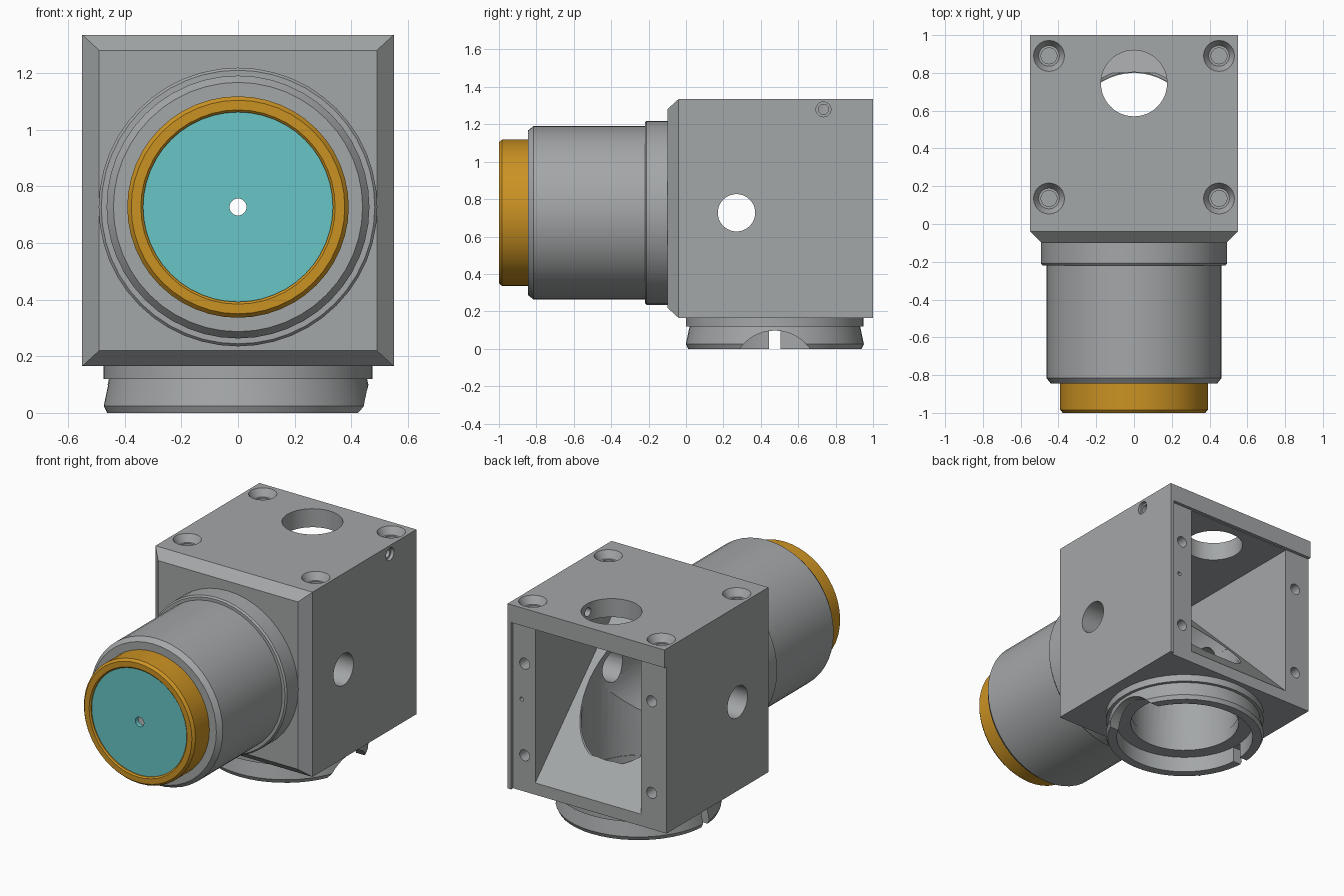
import bpy, bmesh, math
from mathutils import Vector

cube = bpy.data.objects.get("Cube")
if cube:
    bpy.data.objects.remove(cube, do_unlink=True)


def material(name, rgb):
    m = bpy.data.materials.new(name)
    m.use_nodes = True
    m.diffuse_color = (*rgb, 1)
    m.node_tree.nodes["Principled BSDF"].inputs["Base Color"].default_value = (*rgb, 1)
    return m


GREY = material("machined grey", (0.37, 0.385, 0.39))
ORANGE = material("amber ring", (0.60, 0.29, 0.017))
CYAN = material("cyan disc", (0.14, 0.56, 0.56))

X, Y, Z = (1, 0, 0), (0, 1, 0), (0, 0, 1)
CZ = 0.727      # height of the barrel axis
PY = 0.475      # depth of the lower port axis
BORE = 0.327


def finish(name, bm, mat):
    bmesh.ops.remove_doubles(bm, verts=bm.verts, dist=1e-5)
    bmesh.ops.recalc_face_normals(bm, faces=bm.faces)
    me = bpy.data.meshes.new(name)
    bm.to_mesh(me)
    bm.free()
    me.materials.append(mat)
    ob = bpy.data.objects.new(name, me)
    bpy.context.collection.objects.link(ob)
    return ob


def lathe(name, profile, axis, centre, mat=GREY, n=48):
    """Spin a closed (radius, distance) profile about an axis."""
    bm = bmesh.new()
    rot = Vector(axis).to_track_quat('Z', 'Y').to_matrix()
    rings = []
    for i in range(n):
        a = 2 * math.pi * i / n
        rings.append([bm.verts.new(Vector(centre) + rot @ Vector((r * math.cos(a), r * math.sin(a), h)))
                      for r, h in profile])
    k = len(profile)
    for i in range(n):
        p, q = rings[i], rings[(i + 1) % n]
        for j in range(k):
            if profile[j][0] == 0 and profile[(j + 1) % k][0] == 0:
                continue
            bm.faces.new((p[j], q[j], q[(j + 1) % k], p[(j + 1) % k]))
    return finish(name, bm, mat)


def rod(axis, centre, r, h0, h1, n=32):
    return lathe("cutter", [(0, h0), (r, h0), (r, h1), (0, h1)], axis, centre, n=n)


def loft(name, loops, mat=GREY):
    """Join matching loops of points and cap both ends."""
    bm = bmesh.new()
    rows = [[bm.verts.new(p) for p in loop] for loop in loops]
    k = len(rows[0])
    for a, b in zip(rows, rows[1:]):
        for j in range(k):
            bm.faces.new((a[j], a[(j + 1) % k], b[(j + 1) % k], b[j]))
    bm.faces.new(rows[0])
    bm.faces.new(rows[-1])
    return finish(name, bm, mat)


def prism(x0, x1, yz):
    return loft("cutter", [[(x, y, z) for y, z in yz] for x in (x0, x1)])


def block(x0, x1, y0, y1, z0, z1):
    return prism(x0, x1, [(y0, z0), (y1, z0), (y1, z1), (y0, z1)])


def cut(ob, cutter):
    cutter.hide_render = True
    mod = ob.modifiers.new("cut", 'BOOLEAN')
    mod.operation, mod.solver, mod.object = 'DIFFERENCE', 'EXACT', cutter
    bpy.context.view_layer.objects.active = ob
    bpy.ops.object.modifier_apply(modifier=mod.name)
    bpy.data.objects.remove(cutter, do_unlink=True)


# Box housing with a chamfered front
def rect(y, w, z0, z1):
    return [(-w, y, z0), (w, y, z0), (w, y, z1), (-w, y, z1)]


housing = loft("housing", [rect(-0.10, 0.49, 0.22, 1.28), rect(-0.04, 0.55, 0.165, 1.335),
                           rect(1.0, 0.55, 0.165, 1.335)])

# Rear cover seat, open at the bottom and at one side
cut(housing, block(-0.7, 0.525, 0.98, 1.2, 0.0, 1.222))
# Rear cavity with a 45 degree floor
cut(housing, prism(-0.37, 0.37, [(1.1, 0.23), (0.99, 0.23), (0.002, 1.218), (1.1, 1.218)]))
# Front bore, lower bore, side bore and top window
cut(housing, rod(Y, (0, 0, CZ), BORE, -0.3, 0.8, 48))
cut(housing, rod(Z, (0, PY, 0), BORE + 0.002, 0.0, CZ + 0.01, 48))
cut(housing, rod(X, (0, 0.27, CZ), 0.10, -0.7, 0.7))
cut(housing, rod(Z, (0, 0.745, 0), 0.175, 1.1, 1.5, 48))
# Set screw hole from the side into the top window
cut(housing, lathe("cutter", [(0, 0.1), (0.027, 0.1), (0.027, 0.53), (0.04, 0.53), (0.04, 0.7), (0, 0.7)],
                   X, (0, 0.735, 1.28), n=24))
# Countersunk screw holes on top, tapped holes in the rear posts
for sx in (-1, 1):
    for y in (0.135, 0.89):
        cut(housing, lathe("cutter", [(0, -0.18), (0.042, -0.18), (0.042, -0.045), (0.055, -0.045),
                                      (0.082, 0.0), (0.082, 0.1), (0, 0.1)],
                           Z, (sx * 0.45, y, 1.335), n=24))
    for z in (0.395, 0.975):
        cut(housing, rod(Y, (sx * 0.445, 0, z), 0.035, 0.78, 1.1, 20))
cut(housing, rod(Y, (0.465, 0, 0.745), 0.013, 0.9, 1.1, 12))

# Front collar and barrel
lathe("barrel_collar", [(BORE, -0.095), (BORE, -0.22), (0.483, -0.22), (0.492, -0.21), (0.492, -0.095)],
      Y, (0, 0, CZ))
lathe("barrel", [(BORE, -0.20), (BORE, -0.845), (0.44, -0.845), (0.464, -0.815), (0.464, -0.20)],
      Y, (0, 0, CZ))

# Amber end ring holding the pierced disc
lathe("end_ring", [(0.335, -0.80), (0.335, -0.992), (0.343, -1.0), (0.377, -1.0), (0.391, -0.984), (0.391, -0.80)],
      Y, (0, 0, CZ), ORANGE)
lathe("target_disc", [(0.03, -0.985), (0.336, -0.985), (0.336, -0.955), (0.03, -0.955)],
      Y, (0, 0, CZ), CYAN)

# Lower dovetail port with a curved notch and a narrow slot
port = lathe("lower_port", [(BORE - 0.002, 0.17), (0.475, 0.17), (0.475, 0.12), (0.456, 0.12), (0.476, 0.025),
                            (0.464, 0.0), (0.41, 0.0), (0.41, 0.10), (BORE - 0.002, 0.10)], Z, (0, PY, 0))
cut(port, rod(X, (0, PY, -0.133), 0.23, 0.25, 0.7, 48))
cut(port, block(-0.7, -0.3, 0.445, 0.505, -0.1, 0.098))

# Smooth round walls, keep edges crisp
bpy.ops.object.select_all(action='DESELECT')
for name in ("housing", "barrel_collar", "barrel", "end_ring", "target_disc", "lower_port"):
    ob = bpy.data.objects[name]
    ob.select_set(True)
    bpy.context.view_layer.objects.active = ob
bpy.ops.object.shade_smooth_by_angle(angle=math.radians(25))
